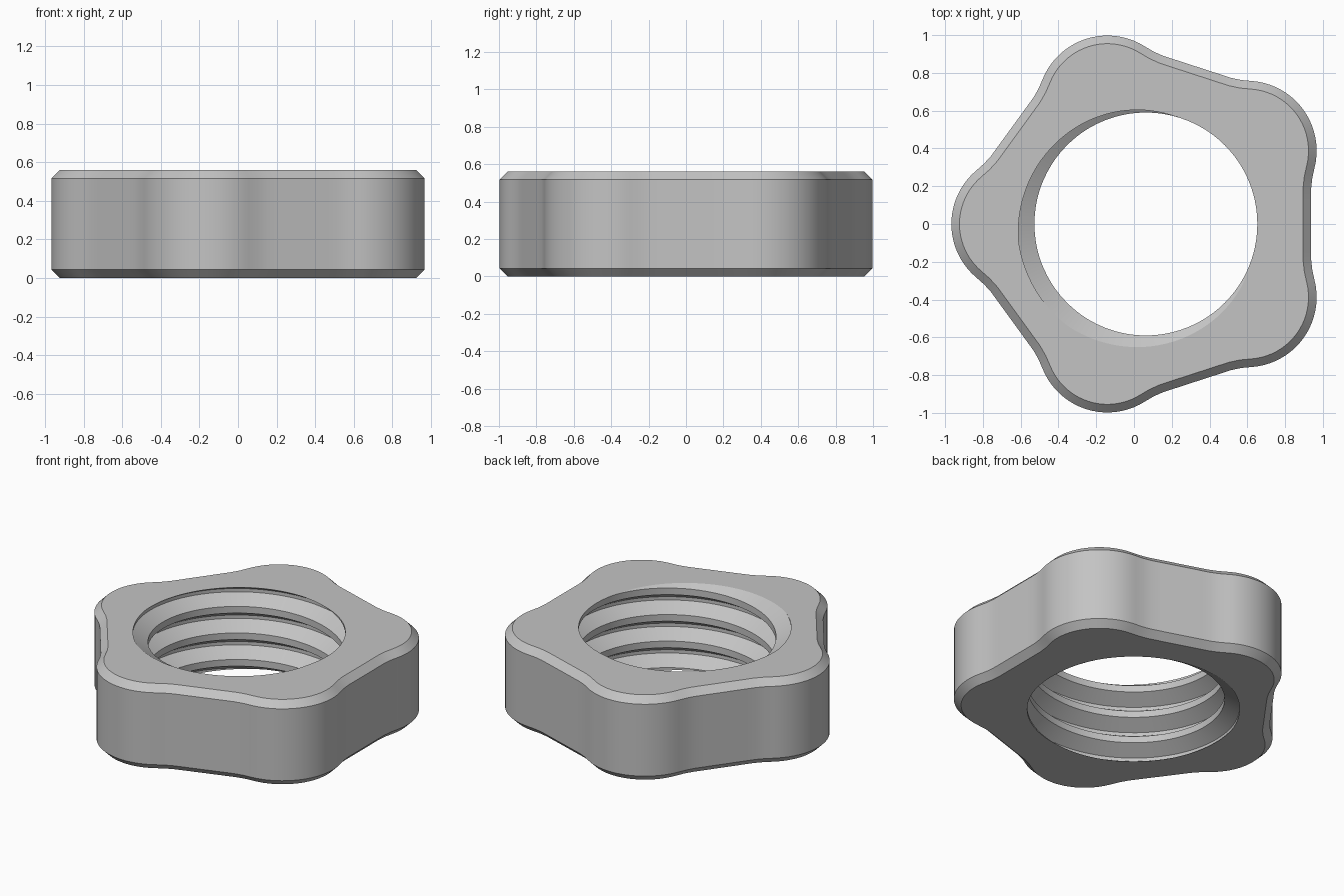
import bpy, bmesh
from math import sin, cos, radians, atan2, pi, tau
from mathutils import Vector, Matrix

cube = bpy.data.objects.get("Cube")
if cube:
    bpy.data.objects.remove(cube)

HEIGHT, CHAMFER = 0.56, 0.043
CENTRE_X = 0.063
ARC_DIST, ARC_RADIUS, APOTHEM = 0.66, 0.37, 0.875
MINOR, DEPTH, PITCH = 0.59, 0.09, 0.175
ROOT_ANGLE = radians(210)      # where the thread root meets the top


def sector():
    """One rounded corner followed by one flat side, corner along +x."""
    pts = []
    for i in range(21):
        a = radians(-50 + 5 * i)
        pts.append(Vector((ARC_DIST + ARC_RADIUS * cos(a), ARC_RADIUS * sin(a))))
    n = Vector((cos(pi / 5), sin(pi / 5)))
    t = Vector((-n.y, n.x))
    for s in (-0.245, -0.19, -0.13, -0.065, 0, 0.065, 0.13, 0.19, 0.245):
        off = APOTHEM + (0.006 if abs(s) > 0.2 else 0)
        pts.append(n * off + t * s)
    return pts


def thread_radius(theta, z):
    """Flat crest, sloping flanks and narrow root, following a helix."""
    u = (z - HEIGHT) / PITCH - (theta - ROOT_ANGLE) / tau
    a = abs(u - round(u))
    return MINOR + DEPTH * min(1, max(0, (3 / 8 - a) / (5 / 16)))


# Five-sided outline and its inward offset
outline = []
for k in range(5):
    turn = Matrix.Rotation(radians(36 + 72 * k), 2)
    outline += [turn @ p for p in sector()]
count = len(outline)
inset = []
for i, p in enumerate(outline):
    d = (outline[(i + 1) % count] - outline[i - 1]).normalized()
    inset.append(p + Vector((-d.y, d.x)) * CHAMFER)

# Each column runs up the threaded bore, then over the rim and down the outside
bm = bmesh.new()
columns = []
start = atan2(outline[0].y, outline[0].x)
for i in range(count + 1):
    p, q = outline[i % count], inset[i % count]
    theta = start + (atan2(p.y, p.x) - start) % tau
    if i == count:
        theta = start + tau
    column = []
    for turn in range(-5, 3):
        for step in (-3 / 8, -1 / 16, 1 / 16, 3 / 8):
            z = HEIGHT + PITCH * (turn + step + (theta - ROOT_ANGLE) / tau)
            z = min(HEIGHT, max(0, z))
            r = thread_radius(theta, z)
            column.append((r * cos(theta), r * sin(theta), z))
    column += [(q.x, q.y, HEIGHT), (p.x, p.y, HEIGHT - CHAMFER),
               (p.x, p.y, CHAMFER), (q.x, q.y, 0)]
    columns.append([bm.verts.new((x + CENTRE_X, y, z)) for x, y, z in column])

for a, b in zip(columns, columns[1:]):
    size = len(a)
    for j in range(size):
        k = (j + 1) % size
        quad = (a[j], b[j], b[k], a[k])
        # Skip the parts of the thread that lie beyond the top and bottom
        if len({tuple(round(c, 5) for c in v.co) for v in quad}) > 2:
            bm.faces.new(quad)
bmesh.ops.remove_doubles(bm, verts=bm.verts, dist=0.00005)
bmesh.ops.delete(bm, geom=[v for v in bm.verts if not v.link_faces], context='VERTS')
bmesh.ops.recalc_face_normals(bm, faces=bm.faces)

mesh = bpy.data.meshes.new("pentagon_nut")
bm.to_mesh(mesh)
bm.free()
nut = bpy.data.objects.new("pentagon_nut", mesh)
bpy.context.collection.objects.link(nut)

# Plain grey metal
grey = bpy.data.materials.new("grey_metal")
grey.use_nodes = True
colour = (0.55, 0.55, 0.55, 1)
grey.diffuse_color = colour
grey.node_tree.nodes["Principled BSDF"].inputs["Base Color"].default_value = colour
mesh.materials.append(grey)

bpy.ops.object.select_all(action='DESELECT')
nut.select_set(True)
bpy.context.view_layer.objects.active = nut
bpy.ops.object.shade_smooth_by_angle(angle=radians(30))
